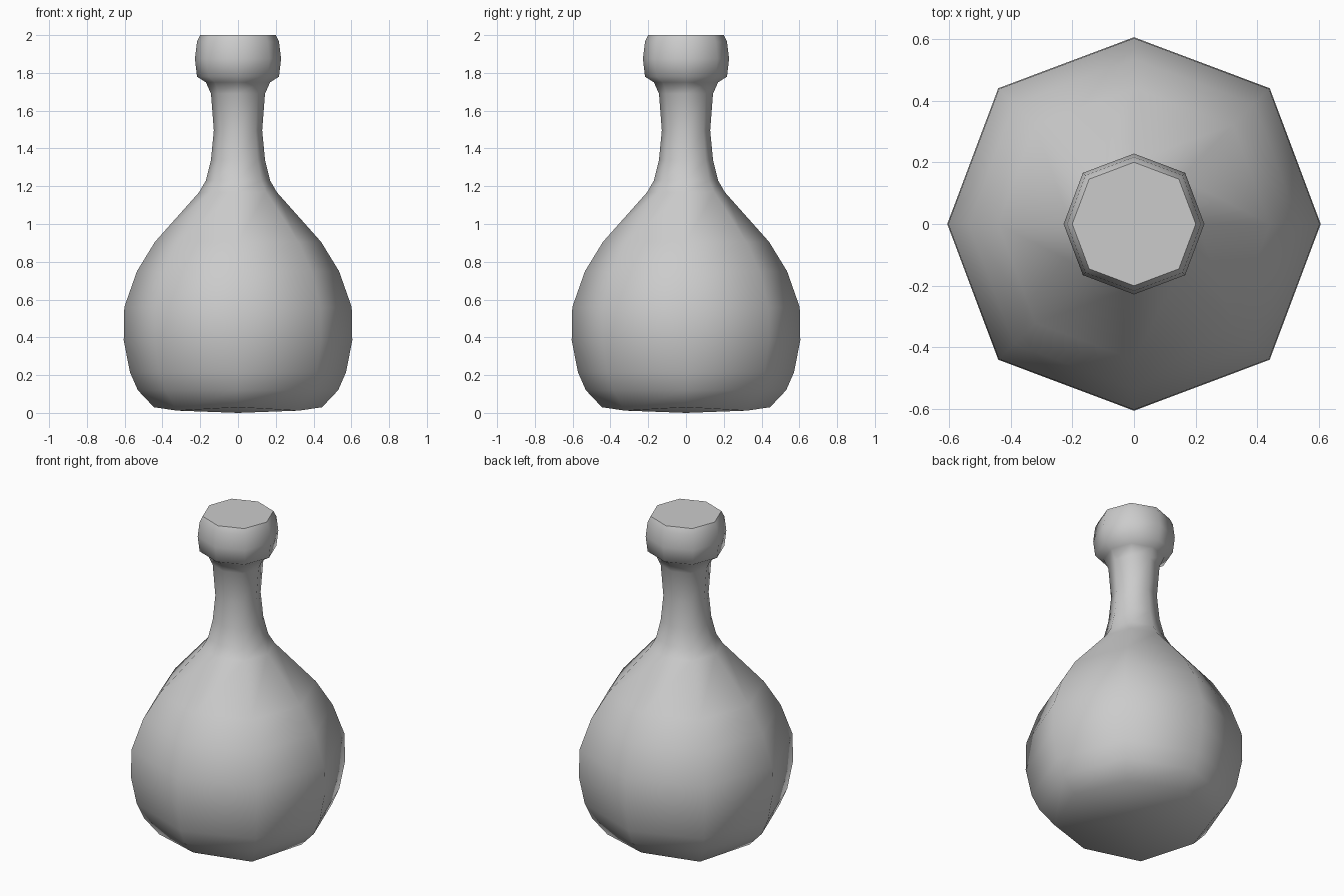
import bpy, bmesh, math

if "Cube" in bpy.data.objects:
    bpy.data.objects.remove(bpy.data.objects["Cube"])

# Bottle profile: (radius, height) from base to rim
PROFILE = [(.445, .03), (.53, .12), (.572, .215), (.605, .385), (.602, .56),
           (.535, .75), (.44, .905), (.206, 1.168), (.17, 1.23), (.143, 1.34),
           (.128, 1.495), (.143, 1.69), (.17, 1.75), (.217, 1.78),
           (.228, 1.875), (.217, 1.965), (.2, 2.0)]
SIDES = 8

bm = bmesh.new()
rings = []
for k, (r, z) in enumerate(PROFILE):
    ring = []
    for i in range(SIDES):
        a = 2 * math.pi * i / SIDES
        diagonal = i % 2
        rr = r * (1.028 if diagonal else 1.0)
        zz = .012 if k == 0 and diagonal else z
        ring.append(bm.verts.new((rr * math.cos(a), rr * math.sin(a), zz)))
    rings.append(ring)

# Side walls
for lo, hi in zip(rings, rings[1:]):
    for i in range(SIDES):
        j = (i + 1) % SIDES
        bm.faces.new((lo[i], lo[j], hi[j], hi[i]))

# Slightly domed base made of four quads
base = bm.verts.new((0, 0, 0))
for i in range(1, SIDES, 2):
    b = rings[0]
    bm.faces.new((base, b[(i + 2) % SIDES], b[(i + 1) % SIDES], b[i]))

# Flat top with a crisp rim
for f in bm.faces:
    f.smooth = True
top = bm.faces.new(rings[-1])
for e in top.edges:
    e.smooth = False

mesh = bpy.data.meshes.new("bottle")
bm.to_mesh(mesh)
bm.free()
bottle = bpy.data.objects.new("bottle", mesh)
bpy.context.collection.objects.link(bottle)
